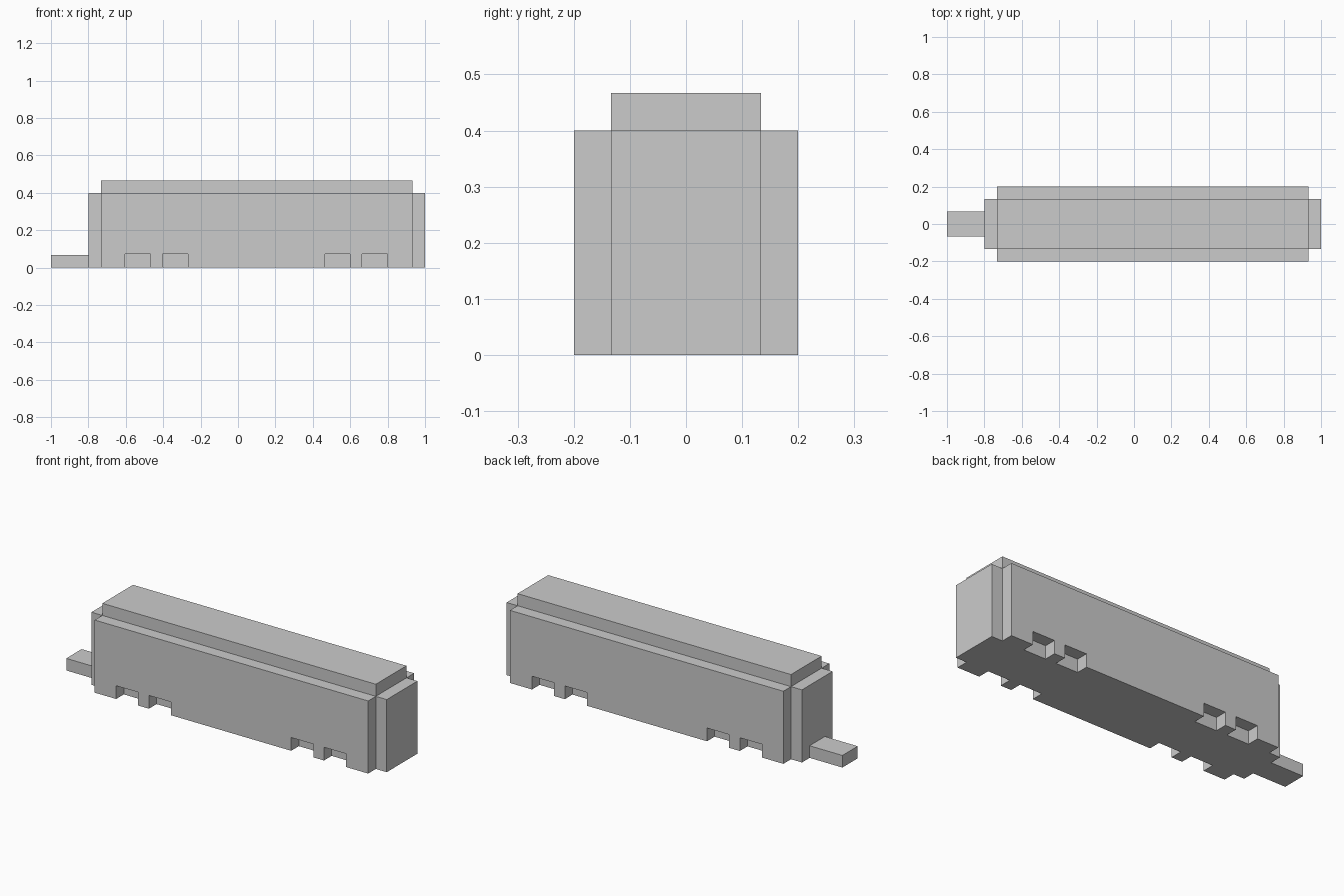
import bpy, bmesh

if "Cube" in bpy.data.objects:
    bpy.data.objects.remove(bpy.data.objects["Cube"])

U = 1 / 15  # grid step of the blocky design


def make_object(name, bm):
    bmesh.ops.recalc_face_normals(bm, faces=bm.faces)
    mesh = bpy.data.meshes.new(name)
    bm.to_mesh(mesh)
    bm.free()
    obj = bpy.data.objects.new(name, mesh)
    bpy.context.collection.objects.link(obj)
    return obj


def extrude_profile(name, points, y0, y1):
    """Extrude an x-z outline from y0 to y1."""
    bm = bmesh.new()
    face = bm.faces.new([bm.verts.new((x, y0, z)) for x, z in points])
    result = bmesh.ops.extrude_face_region(bm, geom=[face])
    moved = [v for v in result["geom"] if isinstance(v, bmesh.types.BMVert)]
    bmesh.ops.translate(bm, verts=moved, vec=(0, y1 - y0, 0))
    return make_object(name, bm)


def box(name, x0, x1, half_y, z0, z1):
    outline = [(x0, z0), (x1, z0), (x1, z1), (x0, z1)]
    return extrude_profile(name, outline, -half_y, half_y)


# Central body, raised roof and coupling bar
box("carriage_body", -12 * U, 15 * U, 2 * U, 0, 6 * U)
box("roof", -11 * U, 14 * U, 2 * U, 6 * U, 7 * U)
box("coupling_bar", -15 * U, -12 * U, U, 0, U)

# Side panels with wheel notches cut into the lower edge
notch_height = 0.073
outline = [(-11 * U, 0)]
for start in (-0.603, -0.403, 0.464, 0.664):
    end = start + 0.135
    outline += [(start, 0), (start, notch_height), (end, notch_height), (end, 0)]
outline += [(14 * U, 0), (14 * U, 6 * U), (-11 * U, 6 * U)]
for label, side in (("front", -1), ("back", 1)):
    extrude_profile(label + "_side_panel", outline, side * 2 * U, side * 3 * U)
